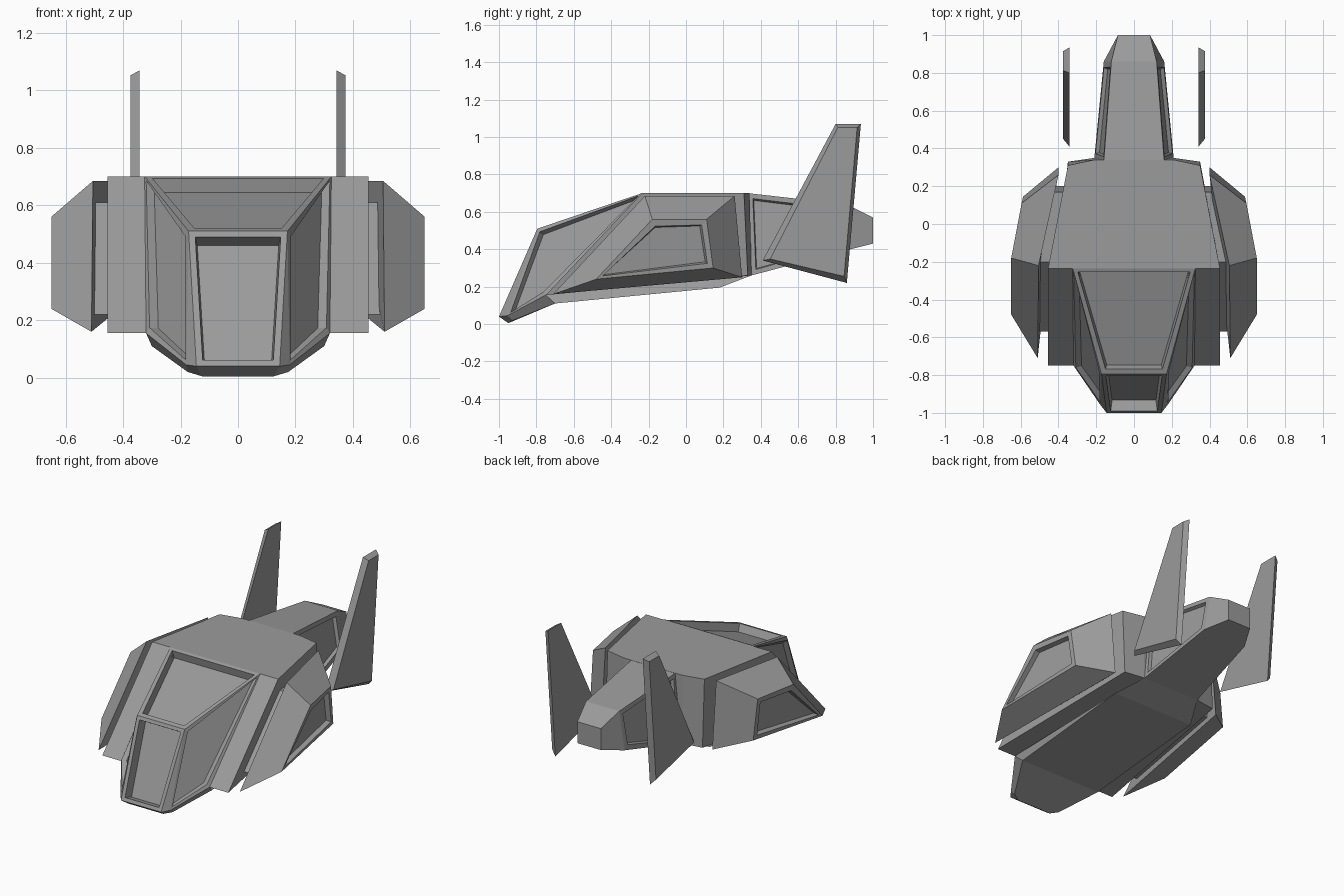
import bpy
import bmesh

cube = bpy.data.objects.get("Cube")
if cube:
    bpy.data.objects.remove(cube)

grey = bpy.data.materials.new("hull_grey")
grey.use_nodes = True
COLOUR = (0.33, 0.33, 0.33, 1)
grey.diffuse_color = COLOUR
grey.node_tree.nodes["Principled BSDF"].inputs["Base Color"].default_value = COLOUR


def build(name, points, sides=(), centres=(), panels=None):
    """Make a symmetric mesh from named points of its left half.
    sides: faces copied to the right; centres: half outlines closed across x = 0;
    panels: face -> (margin, depth) of a sunken panel."""
    bm = bmesh.new()
    left = {k: bm.verts.new(p) for k, p in points.items()}
    right = {k: bm.verts.new((-p[0], p[1], p[2])) for k, p in points.items()}
    made = {}
    for face in sides:
        keys = face.split()
        made[face] = [bm.faces.new([left[k] for k in keys]),
                      bm.faces.new([right[k] for k in reversed(keys)])]
    for face in centres:
        keys = face.split()
        made[face] = [bm.faces.new([left[k] for k in keys] +
                                   [right[k] for k in reversed(keys)])]
    bmesh.ops.recalc_face_normals(bm, faces=bm.faces[:])
    for face, (margin, depth) in (panels or {}).items():
        bmesh.ops.inset_individual(bm, faces=made[face], thickness=margin)
        bmesh.ops.inset_individual(bm, faces=made[face], thickness=0.01, depth=-depth)
    mesh = bpy.data.meshes.new(name)
    bm.to_mesh(mesh)
    bm.free()
    mesh.materials.append(grey)
    obj = bpy.data.objects.new(name, mesh)
    bpy.context.collection.objects.link(obj)
    return obj


BOX = ["i0 i1 i2 i3", "o0 o1 o2 o3"] + [
    f"i{a} i{b} o{b} o{a}" for a, b in ((0, 1), (1, 2), (2, 3), (3, 0))]


def slab(name, inner, outer, panels=None):
    """Pair of mirrored six-sided blocks, each from an inner and an outer quad."""
    points = {f"i{n}": p for n, p in enumerate(inner)}
    points.update({f"o{n}": p for n, p in enumerate(outer)})
    return build(name, points, BOX, panels=panels)


# Main hull with cockpit, shoulders and keel
hull = {
    "nose": (0.145, -1.0, 0.04), "cheek": (0.18, -0.955, 0.045),
    "brow": (0.172, -0.795, 0.51), "roof": (0.325, -0.235, 0.70),
    "sill": (0.32, -0.75, 0.155),
    "chin": (0.125, -0.95, 0.005), "jaw": (0.175, -0.925, 0.02),
    "keel_front": (0.30, -0.70, 0.11), "keel_back": (0.30, 0.18, 0.195),
    "shoulder": (0.455, -0.235, 0.70), "skirt": (0.455, -0.75, 0.155),
    "rear_top": (0.35, 0.31, 0.70), "rear_low": (0.35, 0.33, 0.26),
    "tail_top": (0.21, 0.34, 0.70), "tail_low": (0.21, 0.35, 0.26),
}
build("hull", hull,
      sides=["brow roof sill cheek", "brow cheek nose",
             "roof shoulder skirt sill", "shoulder rear_top rear_low skirt",
             "rear_top tail_top tail_low rear_low",
             "skirt rear_low tail_low sill",
             "sill tail_low keel_back keel_front",
             "cheek sill keel_front jaw", "nose cheek jaw chin"],
      centres=["nose brow", "brow roof", "roof shoulder rear_top tail_top",
               "tail_top tail_low", "nose chin", "chin jaw keel_front",
               "keel_front keel_back", "keel_back tail_low"],
      panels={"nose brow": (0.032, 0.06), "brow roof": (0.035, 0.05),
              "brow roof sill cheek": (0.025, 0.03)})

# Tapered tail with sunken side panels
tail = {
    "a_top": (0.16, 0.33, 0.70), "a_low": (0.21, 0.35, 0.26),
    "b_top": (0.12, 0.86, 0.64), "b_low": (0.16, 0.86, 0.395),
    "c_top": (0.085, 1.0, 0.57), "c_low": (0.085, 1.0, 0.43),
}
build("tail", tail,
      sides=["a_top b_top b_low a_low", "b_top c_top c_low b_low"],
      centres=["a_top a_low", "a_top b_top", "b_top c_top", "c_top c_low",
               "a_low b_low", "b_low c_low"],
      panels={"a_top b_top b_low a_low": (0.04, 0.02)})

# Armoured side pods
slab("side_pods",
     [(0.51, -0.71, 0.16), (0.505, -0.22, 0.685), (0.40, 0.26, 0.685), (0.40, 0.30, 0.25)],
     [(0.65, -0.48, 0.24), (0.65, -0.18, 0.56), (0.595, 0.11, 0.56), (0.587, 0.145, 0.30)],
     panels={"o0 o1 o2 o3": (0.04, 0.03)})

# Connectors between hull and pods
profile = [(-0.57, 0.22), (-0.20, 0.61), (0.17, 0.61), (0.20, 0.28)]
slab("pod_connectors",
     [(0.40 if y < 0 else 0.33, y, z) for y, z in profile],
     [(0.52 if y < 0 else 0.43, y, z) for y, z in profile])

# Upright tail fins with chamfered outer edges
slab("tail_fins",
     [(0.342, 0.80, 1.07), (0.342, 0.935, 1.07), (0.342, 0.86, 0.22), (0.342, 0.41, 0.34)],
     [(0.375, 0.812, 1.052), (0.375, 0.915, 1.052), (0.375, 0.845, 0.255), (0.375, 0.45, 0.348)])
